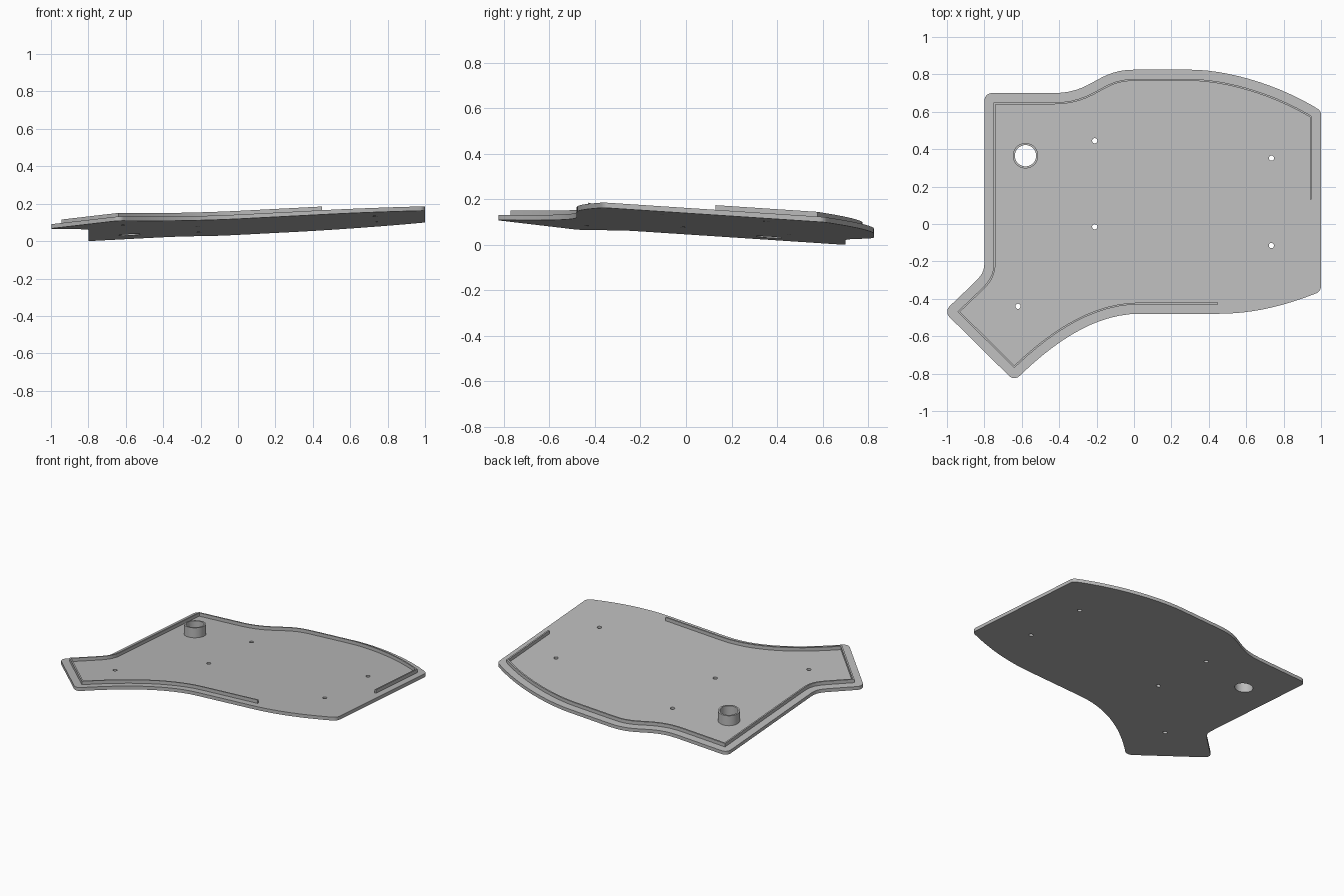
import bpy, bmesh, math
from mathutils import Vector
from mathutils.geometry import interpolate_bezier

cube = bpy.data.objects.get("Cube")
if cube:
    bpy.data.objects.remove(cube, do_unlink=True)

PLATE_T, RIM_H, BOSS_H = 0.023, 0.023, 0.068
RIM_INSET, RIM_W = 0.055, 0.01

grey = bpy.data.materials.new("plain_grey")
grey.use_nodes = True
colour = (0.5, 0.5, 0.5, 1)
grey.diffuse_color = colour
grey.node_tree.nodes["Principled BSDF"].inputs["Base Color"].default_value = colour


def tilt(x, y):
    """Height of the sloping underside."""
    return 0.0874 + 0.0519 * x - 0.0656 * y


def bez(*pts, n=14):
    return [p.to_2d() for p in interpolate_bezier(*[Vector((*p, 0)) for p in pts], n)]


def circle(x, y, r, n=32):
    return [Vector((x + r * math.cos(a), y + r * math.sin(a)))
            for a in (math.tau * i / n for i in range(n))]


def offset(path, d):
    """Shift an open path to its left with mitred corners."""
    out = []
    for i, p in enumerate(path):
        a = (p - path[i - 1]).normalized() if i else None
        b = (path[i + 1] - p).normalized() if i < len(path) - 1 else a
        a = a or b
        n1, n2 = Vector((-a.y, a.x)), Vector((-b.y, b.x))
        out.append(p + (n1 + n2) * d / (1 + n1.dot(n2)))
    return out


def round_corners(loop, r):
    """Fillet only the sharp corners of a closed loop."""
    out = []
    for i, p in enumerate(loop):
        a = (loop[i - 1] - p).normalized()
        b = (loop[(i + 1) % len(loop)] - p).normalized()
        turn = math.pi - a.angle(b)
        if turn < 0.5:
            out.append(p)
            continue
        cut = r * math.tan(turn / 2)
        k = 4 / 3 * math.tan(turn / 4) * r
        s, e = p + a * cut, p + b * cut
        out += bez(s, s - a * k, e - b * k, e, n=8)
    return out


def slab(name, loops, z0, z1):
    """Extrude an outline with holes, then lay it on the slope."""
    bm = bmesh.new()
    for loop in loops:
        vs = [bm.verts.new((p.x, p.y, z0)) for p in loop]
        for i, v in enumerate(vs):
            bm.edges.new((vs[i - 1], v))
    bmesh.ops.triangle_fill(bm, use_beauty=True, edges=bm.edges[:], normal=(0, 0, 1))
    ext = bmesh.ops.extrude_face_region(bm, geom=bm.faces[:], use_keep_orig=True)
    for v in ext["geom"]:
        if isinstance(v, bmesh.types.BMVert):
            v.co.z = z1
    for v in bm.verts:
        v.co.z += tilt(v.co.x, v.co.y)
    bmesh.ops.recalc_face_normals(bm, faces=bm.faces[:])
    mesh = bpy.data.meshes.new(name)
    bm.to_mesh(mesh)
    bm.free()
    mesh.materials.append(grey)
    obj = bpy.data.objects.new(name, mesh)
    bpy.context.collection.objects.link(obj)
    bpy.ops.object.select_all(action="DESELECT")
    obj.select_set(True)
    bpy.context.view_layer.objects.active = obj
    bpy.ops.object.shade_smooth_by_angle(angle=math.radians(30))
    return obj


# Edge that carries the rim, counter-clockwise from the +x side
V = lambda x, y: Vector((x, y))
edge = [V(1, 0.13)]
edge += bez((1, 0.605), (0.78, 0.745), (0.5, 0.825), (0.3, 0.825))
edge += bez((0, 0.825), (-0.2, 0.825), (-0.22, 0.7), (-0.43, 0.7))
edge += [V(-0.8, 0.7)]
edge += bez((-0.8, -0.2), (-0.8, -0.25), (-0.81, -0.27), (-0.85, -0.31), n=8)
edge += [V(-1.016, -0.4685)]
edge += bez((-0.64, -0.84), (-0.42, -0.62), (-0.2, -0.48), (0.03, -0.48))
edge += [V(0.45, -0.48)]

# Base plate with screw holes and the large opening
open_edge = bez((0.45, -0.48), (0.65, -0.48), (0.83, -0.43), (1, -0.36))[1:]
boss = (-0.58, 0.365)
screws = [(-0.21, 0.445), (-0.21, -0.015), (0.735, 0.352), (0.735, -0.115), (-0.62, -0.44)]
holes = [circle(*s, 0.014, 20) for s in screws]
slab("base_plate", [round_corners(edge + open_edge, 0.04), circle(*boss, 0.057)] + holes,
     0, PLATE_T)

# Thin upright rim set in from the edge
rim = offset(edge, RIM_INSET - RIM_W / 2) + offset(edge, RIM_INSET + RIM_W / 2)[::-1]
slab("rim_wall", [rim], PLATE_T, PLATE_T + RIM_H)

# Round collar around the large opening
slab("collar", [circle(*boss, 0.068), circle(*boss, 0.057)], PLATE_T, PLATE_T + BOSS_H)
